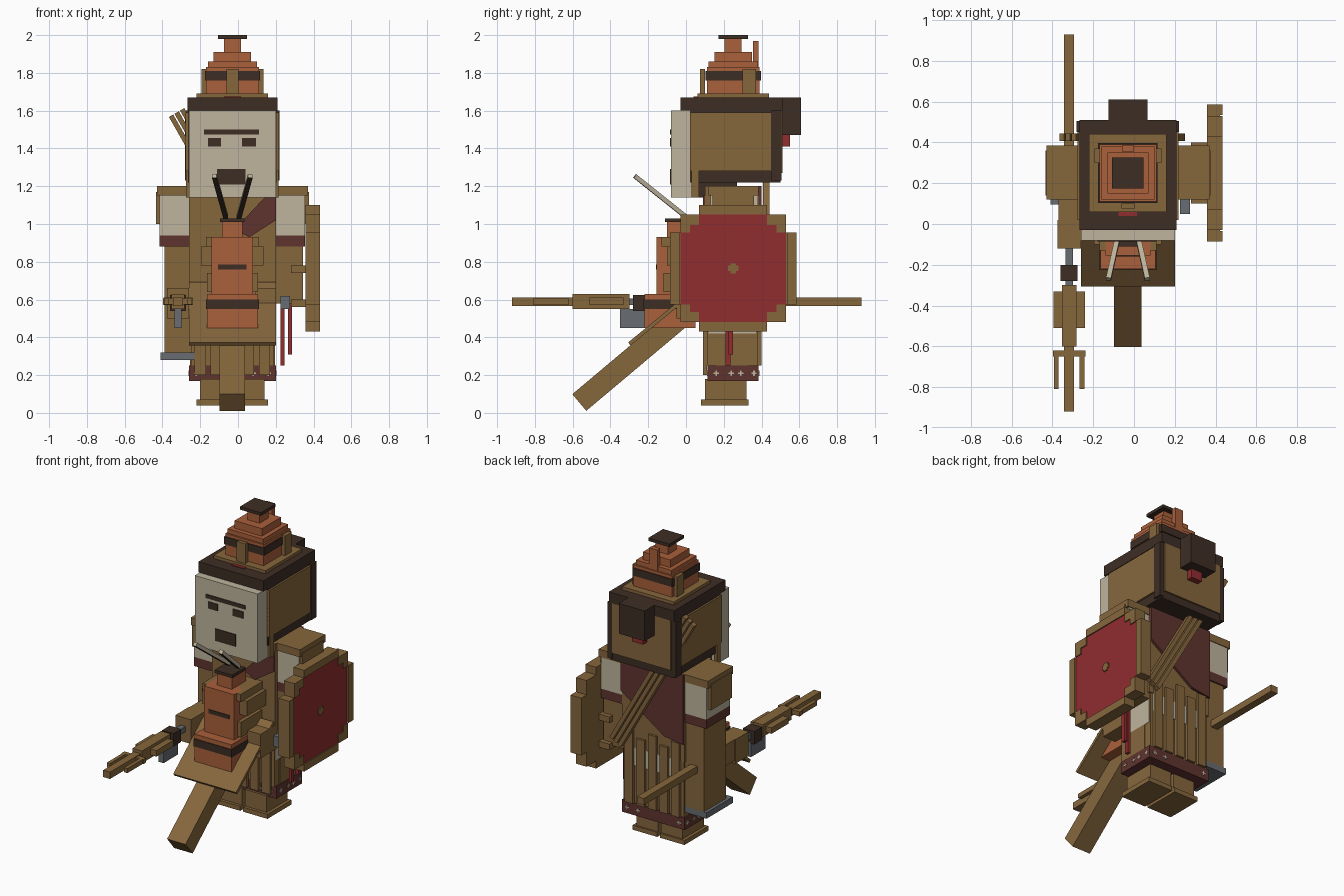
import bpy
import bmesh
from math import radians
from mathutils import Vector, Matrix

cube = bpy.data.objects.get("Cube")
if cube:
    bpy.data.objects.remove(cube, do_unlink=True)


def material(name, r, g, b):
    m = bpy.data.materials.new(name)
    m.use_nodes = True
    m.diffuse_color = (r, g, b, 1)
    m.node_tree.nodes["Principled BSDF"].inputs["Base Color"].default_value = (r, g, b, 1)
    return m


brown = material("leather_brown", 0.24, 0.135, 0.046)
dark = material("dark_hair", 0.047, 0.027, 0.018)
orange = material("burnt_orange", 0.4, 0.115, 0.043)
cream = material("cream", 0.52, 0.46, 0.34)
red = material("crimson", 0.28, 0.026, 0.028)
maroon = material("maroon", 0.115, 0.034, 0.028)
grey = material("steel_grey", 0.14, 0.15, 0.165)


def finish(name, bm, mat):
    bmesh.ops.recalc_face_normals(bm, faces=bm.faces)
    mesh = bpy.data.meshes.new(name)
    bm.to_mesh(mesh)
    bm.free()
    mesh.materials.append(mat)
    ob = bpy.data.objects.new(name, mesh)
    bpy.context.collection.objects.link(ob)
    return ob


def box(name, mat, x, y, z):
    """Box from its (low, high) range on each axis."""
    bm = bmesh.new()
    bmesh.ops.create_cube(bm, size=1)
    for v in bm.verts:
        v.co = [(r[0] + r[1]) / 2 + c * (r[1] - r[0]) for r, c in zip((x, y, z), v.co)]
    return finish(name, bm, mat)


def bar(name, mat, a, b, width, depth, side=(1, 0, 0)):
    """Square-ended bar from a to b, width along side."""
    a, b = Vector(a), Vector(b)
    d = (b - a).normalized()
    s = Vector(side)
    s = (s - d * s.dot(d)).normalized()
    frame = Matrix((s, d.cross(s), d)).transposed()
    bm = bmesh.new()
    bmesh.ops.create_cube(bm, size=1)
    for v in bm.verts:
        size = Vector((v.co.x * width, v.co.y * depth, v.co.z * (b - a).length))
        v.co = (a + b) / 2 + frame @ size
    return finish(name, bm, mat)


def plate(name, mat, points, y, depth):
    """Flat x-z outline extruded along y."""
    bm = bmesh.new()
    f = bm.faces.new([bm.verts.new((px, y, pz)) for px, pz in points])
    new = bmesh.ops.extrude_face_region(bm, geom=[f])["geom"]
    moved = [v for v in new if isinstance(v, bmesh.types.BMVert)]
    bmesh.ops.translate(bm, vec=(0, depth, 0), verts=moved)
    return finish(name, bm, mat)


C = -0.03  # body centre line


def mid(half):
    return (C - half, C + half)


# feet and robe
for s, label in ((-1, "right"), (1, "left")):
    def side(a, b):
        return tuple(sorted((C + s * a, C + s * b)))
    box(label + "_sole", brown, side(0.01, 0.19), (0.08, 0.33), (0.04, 0.07))
    box(label + "_foot", brown, side(0.01, 0.17), (0.1, 0.32), (0.07, 0.18))
    box(label + "_robe_side", brown, side(0.2, 0.225), (0.16, 0.33), (0.25, 0.42))
    box(label + "_cream_side", cream, side(0.2, 0.222), (0.12, 0.37), (0.42, 0.62))
box("robe_hem", maroon, mid(0.23), (0.115, 0.385), (0.17, 0.25))
box("robe", brown, mid(0.22), (0.11, 0.38), (0.25, 0.65))
box("torso", brown, mid(0.23), (0.1, 0.385), (0.62, 1.2))
box("cream_back_cloth", cream, mid(0.2), (0.38, 0.387), (0.5, 0.62))
for i in range(5):
    x = C - 0.17 + i * 0.085
    box("back_robe_strip", brown, (x - 0.03, x + 0.03), (0.38, 0.4), (0.25, 0.74 - 0.05 * (i % 2)))
    box("front_robe_strip", brown, (x - 0.03, x + 0.03), (0.09, 0.11), (0.2, 0.62))


# small crosses on the hem
def cross(centre, axis):
    for w, h in ((0.014, 0.004), (0.004, 0.014)):
        half = [w, w, h]
        half[axis] = 0.003
        box("hem_cross", cream, *[(c - k, c + k) for c, k in zip(centre, half)])


for x in (-0.22, 0.08, 0.16):
    cross((x, 0.115, 0.21), 1)
    cross((x, 0.385, 0.21), 1)
for y in (0.16, 0.24, 0.29, 0.36):
    cross((0.2, y, 0.21), 0)
    cross((-0.26, y, 0.21), 0)

# sash
plate("front_sash", maroon, [(-0.02, 0.97), (0.06, 0.93), (0.2, 1.02), (0.2, 1.15), (0.15, 1.15)], 0.09, 0.01)
plate("back_sash", maroon, [(0.2, 1.2), (-0.26, 1.2), (-0.26, 0.74), (-0.12, 0.76), (0.2, 0.98)], 0.385, 0.016)

# arms
for s, label in ((-1, "right"), (1, "left")):
    def side(a, b):
        return tuple(sorted((C + s * a, C + s * b)))
    box(label + "_shoulder", brown, side(0.22, 0.4), (0.12, 0.385), (1.15, 1.2))
    box(label + "_shoulder_guard", brown, side(0.38, 0.405), (0.14, 0.36), (1.0, 1.17))
    box(label + "_sleeve", cream, side(0.22, 0.385), (0.13, 0.38), (0.94, 1.15))
    box(label + "_sleeve_trim", maroon, side(0.22, 0.385), (0.13, 0.38), (0.88, 0.94))
box("right_long_sleeve", brown, (-0.39, -0.25), (0.14, 0.37), (0.32, 0.88))
box("right_sheath_foot", grey, (-0.41, -0.22), (0.095, 0.37), (0.28, 0.32))
box("right_forearm", brown, (-0.37, -0.26), (0.0, 0.2), (0.52, 0.66))
box("right_hand", brown, (-0.375, -0.26), (-0.12, 0.02), (0.5, 0.66))
box("left_forearm", brown, (0.19, 0.345), (0.13, 0.37), (0.58, 0.88))
box("left_hand", brown, (0.09, 0.2), (-0.05, 0.12), (0.5, 0.66))
box("left_buckle", grey, (0.225, 0.275), (0.05, 0.13), (0.55, 0.62))
box("long_red_cord", red, (0.225, 0.245), (0.21, 0.235), (0.25, 0.58))
box("short_red_cord", red, (0.265, 0.285), (0.225, 0.25), (0.31, 0.58))

# head
box("head", dark, mid(0.235), (0.02, 0.5), (1.22, 1.6))
box("neck", dark, mid(0.19), (0.05, 0.27), (1.14, 1.22))
for s in (-1, 1):
    x = C + s * 0.235
    box("head_side", brown, (x - 0.012, x + 0.012), (0.02, 0.45), (1.28, 1.59))
    box("head_side_rear", dark, (x - 0.016, x + 0.016), (0.45, 0.505), (1.23, 1.6))
    box("cheek_strap", brown, (x - 0.01, x + 0.01), (0.03, 0.07), (1.14, 1.28))
box("head_back", brown, mid(0.215), (0.495, 0.51), (1.27, 1.6))
box("hair_band", dark, mid(0.238), (-0.03, 0.51), (1.6, 1.67))
box("hair_bun", dark, mid(0.095), (0.47, 0.61), (1.47, 1.67))
box("bun_tie", red, mid(0.04), (0.5, 0.55), (1.41, 1.47))
box("face", cream, mid(0.23), (-0.08, 0.035), (1.14, 1.6))
for name, x, z in (("brow", (-0.18, 0.11), (1.475, 1.5)),
                   ("right_eye", (-0.16, -0.09), (1.41, 1.455)),
                   ("left_eye", (0.02, 0.095), (1.41, 1.455)),
                   ("mouth", (-0.11, 0.04), (1.21, 1.29))):
    box(name, dark, x, (-0.085, -0.079), z)

# tiered hat
Y = 0.25
for name, mat, half, z in (("hat_base", brown, 0.19, (1.67, 1.69)),
                           ("hat_drum", orange, 0.14, (1.69, 1.83)),
                           ("hat_band", dark, 0.146, (1.76, 1.81)),
                           ("hat_low_tier", orange, 0.13, (1.83, 1.86)),
                           ("hat_mid_tier", orange, 0.1, (1.86, 1.91)),
                           ("hat_top_tier", orange, 0.045, (1.91, 1.98)),
                           ("hat_cap", dark, 0.077, (1.98, 2.0))):
    box(name, mat, mid(half), (Y - half, Y + half), z)
box("hat_front_post", brown, mid(0.032), (0.075, 0.1), (1.69, 1.82))
for s in (-1, 1):
    x = C + s * 0.15
    box("hat_side_post", brown, (x - 0.014, x + 0.014), (0.3, 0.37), (1.69, 1.82))
box("hat_back_post", orange, mid(0.03), (0.355, 0.385), (1.69, 1.97))
box("hat_red_tab", red, mid(0.045), (0.04, 0.06), (1.67, 1.675))

# three stakes across the back
for i in (-1, 0, 1):
    off = Vector((0.866, 0, 0.5)) * 0.034 * i
    bar("back_stake", brown, Vector((-0.325, 0.425, 1.59)) + off,
        Vector((0.21, 0.425, 0.65)) + off, 0.026, 0.035)

# tilted board with handle
bar("board", brown, (C, -0.3, 0.365), (C, 0.09, 0.685), 0.46, 0.02)
bar("board_handle", brown, (C, -0.565, 0.055), (C, 0.03, 0.555), 0.135, 0.115)

# gourd flask carried in front
for name, mat, half, y, z in (("flask_base", orange, 0.135, (-0.22, 0.05), (0.45, 0.63)),
                              ("flask_band", dark, 0.14, (-0.225, 0.05), (0.55, 0.6)),
                              ("flask_body", orange, 0.11, (-0.155, 0.05), (0.63, 0.93)),
                              ("flask_neck", orange, 0.055, (-0.1, 0.05), (0.93, 1.01)),
                              ("flask_cap", dark, 0.065, (-0.11, 0.03), (1.01, 1.03)),
                              ("flask_stripe", dark, 0.075, (-0.16, -0.15), (0.76, 0.785)),
                              ("flask_low_strap", brown, 0.135, (-0.12, 0.1), (0.64, 0.74)),
                              ("flask_mid_strap", brown, 0.165, (-0.1, 0.1), (0.78, 0.88)),
                              ("flask_top_strap", brown, 0.14, (-0.13, 0.1), (0.88, 0.93))):
    box(name, mat, mid(half), y, z)
for s in (-1, 1):
    a, b = Vector((C + s * 0.035, 0.0, 1.04)), Vector((C + s * 0.095, -0.27, 1.255))
    bar("flask_stick", cream, a, b, 0.025, 0.022)
    under = Vector((0, -0.0075, -0.0095))
    bar("stick_underside", dark, a + under, b + under, 0.025, 0.004)

# trident along the right hand
X = -0.318
for name, mat, half, y, z in (("trident_shaft", brown, 0.025, (-0.05, 0.93), (0.565, 0.61)),
                              ("trident_core", grey, 0.018, (-0.35, -0.1), (0.57, 0.605)),
                              ("trident_grip", dark, 0.042, (-0.28, -0.2), (0.54, 0.625)),
                              ("trident_hook", grey, 0.018, (-0.35, -0.2), (0.45, 0.55)),
                              ("trident_collar", brown, 0.077, (-0.51, -0.33), (0.57, 0.61)),
                              ("trident_knot", brown, 0.035, (-0.6, -0.3), (0.55, 0.63)),
                              ("trident_crossbar", brown, 0.08, (-0.65, -0.62), (0.575, 0.605)),
                              ("trident_centre_prong", brown, 0.025, (-0.92, -0.58), (0.565, 0.61))):
    box(name, mat, (X - half, X + half), y, z)
for s in (-1, 1):
    x = X + s * 0.063
    box("trident_side_prong", brown, (x - 0.012, x + 0.012), (-0.81, -0.62), (0.575, 0.605))

# stepped shield on the left arm
Z = 0.765
for hy, hz in ((0.335, 0.19), (0.28, 0.285), (0.18, 0.335)):
    box("shield_board", brown, (0.357, 0.422), (Y - hy, Y + hy), (Z - hz, Z + hz))
for s in (-1, 1):
    def pair(c, half):
        return (c - half, c + half)
    box("shield_rim_end", brown, (0.41, 0.435), pair(Y, 0.18), pair(Z + s * 0.31, 0.025))
    box("shield_rim_side", brown, (0.41, 0.435), pair(Y + s * 0.31, 0.025), pair(Z, 0.19))
    for t in (-1, 1):
        box("shield_rim_corner", brown, (0.41, 0.435), pair(Y + s * 0.255, 0.025), pair(Z + t * 0.2375, 0.0475))
        box("shield_rim_step", brown, (0.41, 0.435), pair(Y + s * 0.205, 0.025), pair(Z + t * 0.2575, 0.0275))
for hy, hz in ((0.28, 0.19), (0.23, 0.23), (0.18, 0.285)):
    box("shield_red_panel", red, (0.42, 0.428), pair(Y, hy), pair(Z, hz))
box("shield_boss", brown, (0.428, 0.435), pair(Y, 0.027), pair(Z, 0.015))
box("shield_boss", brown, (0.428, 0.435), pair(Y, 0.015), pair(Z, 0.027))
for z in (0.58, 0.76):
    box("shield_grip", brown, (0.28, 0.36), (0.1, 0.4), (z - 0.02, z + 0.02))
